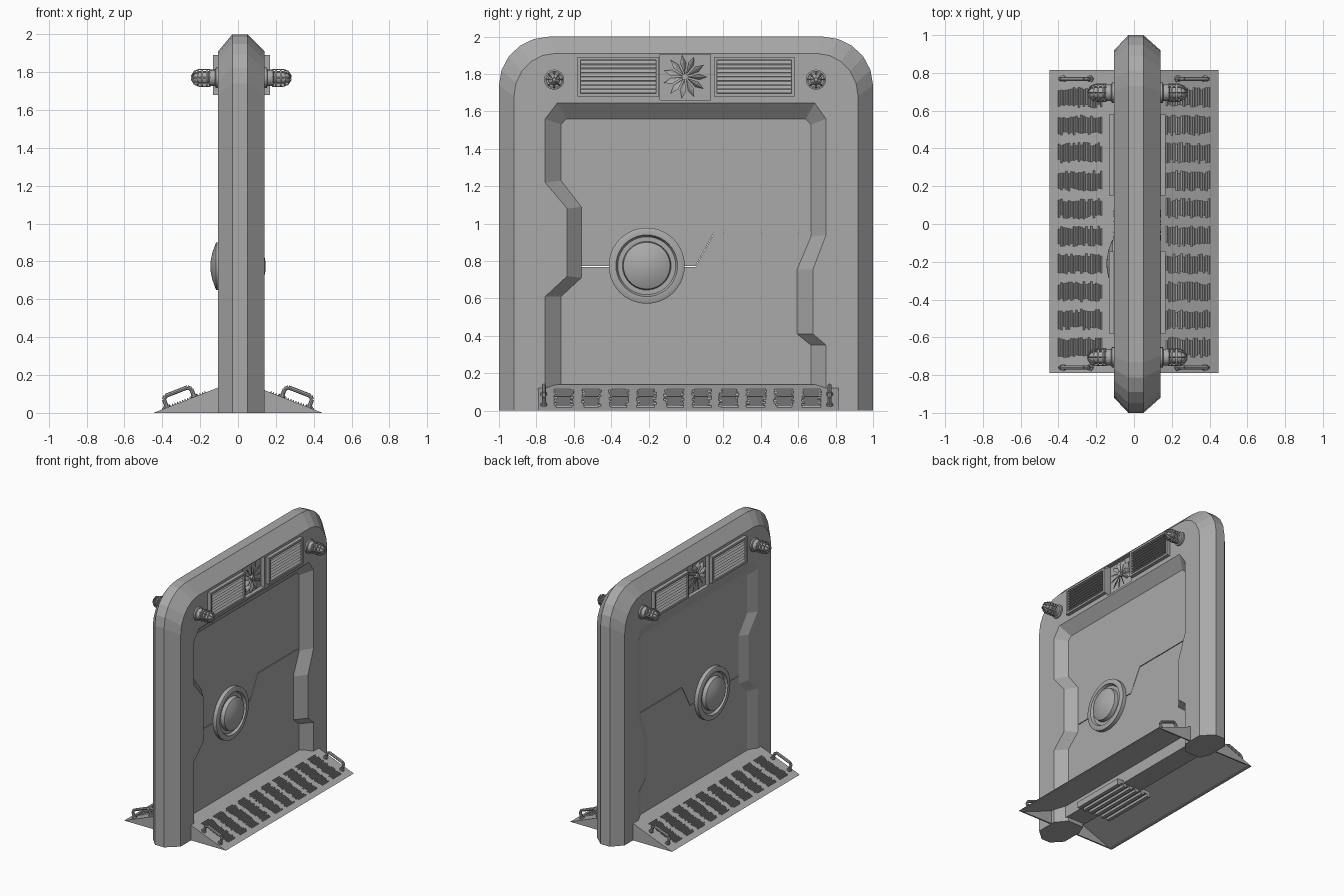
import bpy, bmesh, math, random
from mathutils import Vector, Matrix

if "Cube" in bpy.data.objects:
    bpy.data.objects.remove(bpy.data.objects["Cube"])

random.seed(4)
grey = bpy.data.materials.new("plain grey")
grey.diffuse_color = (0.4, 0.4, 0.4, 1)
grey.use_nodes = True
grey.node_tree.nodes["Principled BSDF"].inputs["Base Color"].default_value = grey.diffuse_color
CX = 0.0175                      # middle plane of the frame
FACE = {1: 0.14, -1: -0.105}     # x of the frame's two faces


def finish(name, bm, smooth=False):
    bmesh.ops.recalc_face_normals(bm, faces=bm.faces)
    me = bpy.data.meshes.new(name)
    bm.to_mesh(me)
    bm.free()
    me.materials.append(grey)
    ob = bpy.data.objects.new(name, me)
    bpy.context.collection.objects.link(ob)
    if smooth:
        bpy.context.view_layer.objects.active = ob
        ob.select_set(True)
        bpy.ops.object.shade_smooth_by_angle(angle=math.radians(35))
        ob.select_set(False)
    return ob


def loft(bm, sections):
    """Closed solid through (points, x) sections, each point being (y, z)."""
    rings = [[bm.verts.new((x, y, z)) for y, z in pts] for pts, x in sections]
    n = len(rings[0])
    for a, b in zip(rings, rings[1:]):
        for i in range(n):
            bm.faces.new((a[i], a[(i + 1) % n], b[(i + 1) % n], b[i]))
    bm.faces.new(rings[0])
    bm.faces.new(rings[-1])


def box(bm, lo, hi):
    lo, hi = Vector(lo), Vector(hi)
    m = Matrix.Translation((lo + hi) / 2) @ Matrix.Diagonal((*[abs(c) for c in hi - lo], 1))
    bmesh.ops.create_cube(bm, size=1, matrix=m)


def lathe(bm, profile, y, z, side, n=32):
    """Spin (radius, x) points about the x axis at (y, z)."""
    prev = None
    for r, x in profile:
        ring = [bm.verts.new((x, y + r * math.cos(t), z + r * math.sin(t)))
                for t in (2 * math.pi * i / n for i in range(n))]
        if prev:
            for i in range(n):
                bm.faces.new((prev[i], prev[(i + 1) % n], ring[(i + 1) % n], ring[i]))
        prev = ring
    bm.faces.new(prev)


def rod(bm, a, b, r, n=8):
    a, b = Vector(a), Vector(b)
    rot = (b - a).to_track_quat('Z', 'Y').to_matrix().to_4x4()
    bmesh.ops.create_cone(bm, cap_ends=True, segments=n, radius1=r, radius2=r,
                          depth=(b - a).length, matrix=Matrix.Translation((a + b) / 2) @ rot)


def cut(target, cutter):
    cutter.hide_render = True
    cutter.hide_viewport = True
    mod = target.modifiers.new(cutter.name, 'BOOLEAN')
    mod.operation, mod.object, mod.solver = 'DIFFERENCE', cutter, 'EXACT'


# Frame: arch with chamfered rims
def arch(half, top, spring, flat):
    pts = [(half, 0)]
    for i in range(6):
        t = math.pi / 2 * i / 5
        pts.append((flat + (half - flat) * math.cos(t), spring + (top - spring) * math.sin(t)))
    return pts + [(-y, z) for y, z in reversed(pts)]


outer, inner = arch(1, 2, 1.74, 0.73), arch(0.92, 1.91, 1.68, 0.70)
bm = bmesh.new()
loft(bm, [(inner, -0.105), (outer, -0.03), (outer, 0.05), (inner, 0.14)])
frame = finish("frame", bm)

# Doorway: stepped opening, wide at both faces and narrow at the door
wide = [(-.754, -.1), (-.754, .61), (-.636, .72), (-.636, 1.08), (-.754, 1.22), (-.754, 1.56), (-.69, 1.645),
        (.69, 1.645), (.75, 1.56), (.75, .94), (.68, .755), (.68, .41), (.75, .35), (.75, -.1)]
narrow = [(-.668, -.1), (-.668, .61), (-.56, .71), (-.56, 1.09), (-.668, 1.23), (-.668, 1.53), (-.64, 1.56),
          (.64, 1.56), (.668, 1.53), (.668, .93), (.594, .755), (.594, .41), (.668, .35), (.668, -.1)]
bm = bmesh.new()
loft(bm, [(wide, -0.106), (narrow, -0.07), (narrow, 0.07), (wide, 0.141)])
cut(frame, finish("doorway_cutter", bm))

# Fan niches
bm = bmesh.new()
box(bm, (0.11, -0.14, 1.66), (0.2, 0.13, 1.905))
box(bm, (-0.2, -0.14, 1.66), (-0.075, 0.13, 1.905))
cut(frame, finish("fan_niche_cutter", bm))

# Door halves meeting along a stepped seam
G = 0.003
lower = [(-.7, .03), (.7, .03), (.7, .95 - G), (.15, .95 - G), (.05, .77 - G), (-.7, .77 - G)]
upper = [(-.7, .77 + G), (.05, .77 + G), (.15, .95 + G), (.7, .95 + G), (.7, 1.6), (-.7, 1.6)]
for name, pts in (("door_lower", lower), ("door_upper", upper)):
    bm = bmesh.new()
    loft(bm, [(pts, -0.07), (pts, 0.07)])
    finish(name, bm)

# Round lock, same on both sides of the door
bm = bmesh.new()
for s in (1, -1):
    lathe(bm, [(r, s * x) for r, x in ((.203, .065), (.203, .1), (.195, .105), (.165, .105), (.155, .085),
               (.13, .085), (.125, .115), (.115, .12), (.07, .136), (.03, .144), (.006, .145))],
          -0.21, 0.775, s, 40)
finish("door_lock", bm, True)

for s, side in ((1, "right"), (-1, "left")):
    f = FACE[s]
    # Slatted vents
    bm = bmesh.new()
    for y0, y1 in ((-.58, -.145), (.15, .58)):
        z0, z1, b = 1.68, 1.89, 0.016
        for lo, hi in (((y0, z0), (y1, z0 + b)), ((y0, z1 - b), (y1, z1)),
                       ((y0, z0 + b), (y0 + b, z1 - b)), ((y1 - b, z0 + b), (y1, z1 - b))):
            box(bm, (f - s * .005, *lo), (f + s * .028, *hi))
        for i in range(8):
            z = z0 + b + 0.0222 * (i + .5)
            tri = [(f, z - .009), (f + s * .022, z - .009), (f + s * .005, z + .009), (f, z + .009)]
            ends = [[bm.verts.new((x, y, zz)) for x, zz in tri] for y in (y0 + b, y1 - b)]
            for k in range(4):
                bm.faces.new((ends[0][k], ends[0][k - 1], ends[1][k - 1], ends[1][k]))
    finish(side + "_vents", bm)

    # Fan
    bm = bmesh.new()
    c = Vector((f - s * .012, -0.005, 1.785))
    for i in range(11):
        t = 2 * math.pi * i / 11
        u = Vector((0, math.cos(t), math.sin(t)))
        w = Vector((0, -math.sin(t), math.cos(t))) * .016
        d = Vector((s * .016, 0, 0))
        root, tip = c + u * .015, c + u * .118
        mid = c + u * .075
        vs = [bm.verts.new(p) for p in (root, mid + w + d, tip, mid - w - d, mid + d * .5)]
        for tri in ((0, 1, 4), (1, 2, 4), (2, 3, 4), (3, 0, 4), (0, 3, 2, 1)):
            bm.faces.new([vs[k] for k in tri])
    rod(bm, c - Vector((s * .02, 0, 0)), c + Vector((s * .012, 0, 0)), .018, 12)
    finish(side + "_fan", bm)

    # Caged lamps
    bm = bmesh.new()
    for y in (-.705, .695):
        z = 1.77
        lathe(bm, [(r, f + s * x) for r, x in ((.054, -.005), (.054, .012), (.044, .016), (.044, .045), (.035, .05),
                   (.035, .1), (.028, .122), (.014, .134), (.003, .137))], y, z, s, 16)
        for x, r in ((.06, .047), (.085, .047), (.108, .042)):
            lathe(bm, [(q, f + s * (x + e)) for q, e in
                       ((r - .012, -.004), (r, -.004), (r, .004), (r - .012, .004))], y, z, s, 16)
        for i in range(8):
            t = 2 * math.pi * i / 8
            path = [(f + s * x, y + r * math.cos(t), z + r * math.sin(t)) for x, r in
                    ((.04, .044), (.1, .044), (.125, .034), (.14, .01))]
            for a, b in zip(path, path[1:]):
                rod(bm, a, b, .004, 5)
    finish(side + "_lamps", bm, True)

    # Ramp: sloping sheet with closed ends, hollow underneath
    slope = Vector((s * -0.36, 0, 0.141))
    edge = Vector((s * 0.447, 0, 0))
    up = Vector((s * 0.141, 0, 0.36)).normalized()
    y0, y1 = -0.79, 0.815
    bm = bmesh.new()
    sheet = [(.447, 0), (.087, .141), (.06, .141), (.06, .128), (.085, .128), (.415, 0)]
    rib = [(.447, 0), (.087, .141), (.06, .141), (.06, 0)]
    for prof, a, b in ((sheet, y0, y1), (rib, y0, y0 + .012), (rib, y1 - .012, y1)):
        ends = [[bm.verts.new((s * x, y, z)) for x, z in prof] for y in (a, b)]
        for k in range(len(prof)):
            bm.faces.new((ends[0][k], ends[0][k - 1], ends[1][k - 1], ends[1][k]))
        bm.faces.new(ends[0])
        bm.faces.new(ends[1])
    finish(side + "_ramp", bm)

    # Grip strips: rows of uneven ridges
    bm = bmesh.new()
    for i in range(10):
        yc = 0.67 - 0.147 * i
        for k in range(18):
            p = edge + slope * (0.14 + 0.62 * k / 17)
            a = p + Vector((0, yc - .055 + random.uniform(0, .02), 0))
            b = p + Vector((0, yc + .055 - random.uniform(0, .02), 0))
            w = slope * .014
            vs = [bm.verts.new(q) for q in (a - w, a + w, a + up * .009, b - w, b + w, b + up * .009)]
            for q in ((0, 1, 2), (3, 4, 5), (0, 2, 5, 3), (1, 2, 5, 4)):
                bm.faces.new([vs[j] for j in q])
    finish(side + "_grip_strips", bm)

    # Carry handles on the ramp ends
    bm = bmesh.new()
    for y in (-.76, .768):
        off = Vector((0, y, 0))
        p = [edge + off + slope * t + up * h for t, h in
             ((.2, 0), (.2, .045), (.24, .06), (.56, .06), (.6, .045), (.6, 0))]
        for a, b in zip(p, p[1:]):
            rod(bm, a, b, .011)
        for foot in (p[0], p[-1]):
            rod(bm, foot, foot + up * .012, .018, 10)
    finish(side + "_handles", bm, True)

# Sill and slatted drain under the door
bm = bmesh.new()
box(bm, (-.085, -.76, .03), (.085, .76, .125))
finish("sill", bm)
bm = bmesh.new()
box(bm, (-.17, -.48, .022), (.14, -.02, .05))
for i in range(6):
    x = -.17 + .056 * i
    box(bm, (x, -.48, .002), (x + .03, -.02, .024))
finish("floor_drain", bm)
